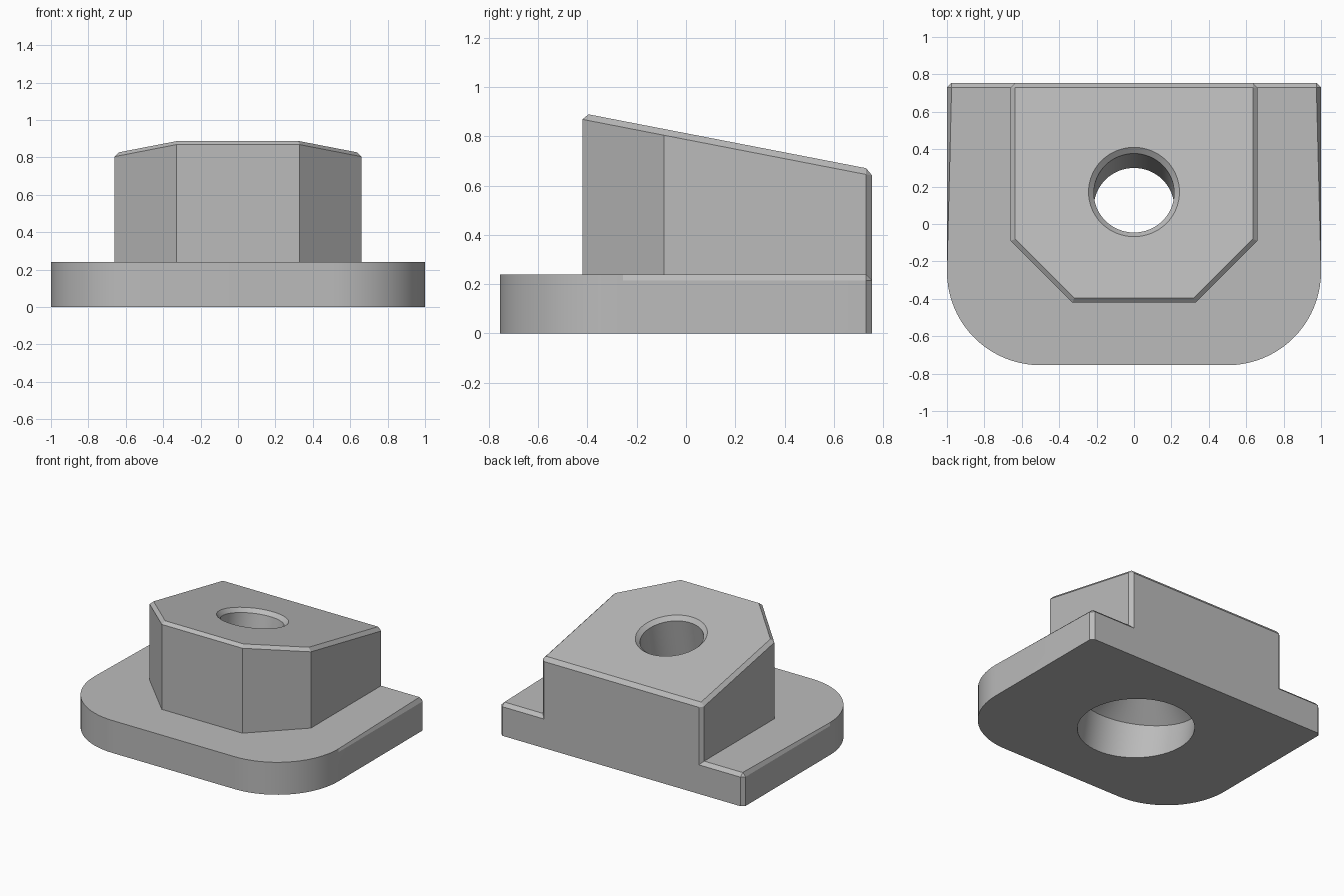
import bpy, bmesh, math
from mathutils import Matrix

if "Cube" in bpy.data.objects:
    bpy.data.objects.remove(bpy.data.objects["Cube"], do_unlink=True)

CHAMFER = 0.025
BACK = 0.755
SLOPE = 0.194

grey = bpy.data.materials.new("plain_grey")
grey.use_nodes = True
grey.diffuse_color = (0.5, 0.5, 0.5, 1)
grey.node_tree.nodes["Principled BSDF"].inputs["Base Color"].default_value = (0.5, 0.5, 0.5, 1)


def add_object(name, bm):
    bmesh.ops.recalc_face_normals(bm, faces=bm.faces)
    mesh = bpy.data.meshes.new(name)
    bm.to_mesh(mesh)
    bm.free()
    mesh.materials.append(grey)
    obj = bpy.data.objects.new(name, mesh)
    bpy.context.collection.objects.link(obj)
    return obj


def chamfered_prism(name, half_outline, bottom, top_height):
    """Mirror a half outline, extrude it, chamfer the top rim and back corners."""
    outline = half_outline + [(-x, y) for x, y in reversed(half_outline)]
    bm = bmesh.new()
    low = [bm.verts.new((x, y, bottom)) for x, y in outline]
    high = [bm.verts.new((x, y, top_height(y))) for x, y in outline]
    bm.faces.new(low)
    bm.faces.new(high)
    count = len(outline)
    for i in range(count):
        j = (i + 1) % count
        bm.faces.new((low[i], low[j], high[j], high[i]))
    top = set(high)
    edges = []
    for e in bm.edges:
        a, b = e.verts
        upright = (a in top) != (b in top)
        if (a in top and b in top) or (upright and a.co.y > BACK - 0.01):
            edges.append(e)
    bmesh.ops.bevel(bm, geom=edges, offset=CHAMFER, segments=1, affect='EDGES')
    return add_object(name, bm)


def combine(target, other, operation):
    mod = target.modifiers.new(operation.lower(), 'BOOLEAN')
    mod.object = other
    mod.operation = operation
    mod.solver = 'EXACT'
    bpy.context.view_layer.objects.active = target
    bpy.ops.object.modifier_apply(modifier=mod.name)
    bpy.data.objects.remove(other, do_unlink=True)


# Flange with two rounded front corners
radius, steps = 0.5, 20
arc = [(1 - radius + radius * math.cos(t), -BACK + radius - radius * math.sin(t))
       for t in (math.pi / 2 * i / steps for i in range(steps + 1))]
body = chamfered_prism("flanged_block", [(1, BACK)] + arc, 0, lambda y: 0.24)

# Boss with clipped front corners and a sloping top
boss = chamfered_prism("boss", [(0.66, BACK), (0.66, -0.09), (0.33, -0.42)], 0.1,
                       lambda y: 0.812 - SLOPE * y)
combine(body, boss, 'UNION')

# Hole square to the sloping top: wide bore, cone, narrow bore, chamfered mouth
profile = [(0.39, -0.3), (0.39, 0.18), (0.215, 0.36), (0.215, 0.765), (0.29, 0.84)]
sides = 64
bm = bmesh.new()
rings = [[bm.verts.new((r * math.cos(math.tau * i / sides), r * math.sin(math.tau * i / sides), s))
          for i in range(sides)] for r, s in profile]
for a, b in zip(rings, rings[1:]):
    for i in range(sides):
        j = (i + 1) % sides
        bm.faces.new((a[i], a[j], b[j], b[i]))
bm.faces.new(rings[0])
bm.faces.new(rings[-1])
tilt = Matrix.Translation((0, 0.02, 0)) @ Matrix.Rotation(-math.atan(SLOPE), 4, 'X')
bmesh.ops.transform(bm, matrix=tilt, verts=bm.verts)
cutter = add_object("hole_cutter", bm)
cutter.hide_render = True
combine(body, cutter, 'DIFFERENCE')

# Smooth the round walls, keep the edges crisp
bpy.ops.object.select_all(action='DESELECT')
body.select_set(True)
bpy.context.view_layer.objects.active = body
bpy.ops.object.shade_smooth_by_angle(angle=math.radians(20))
